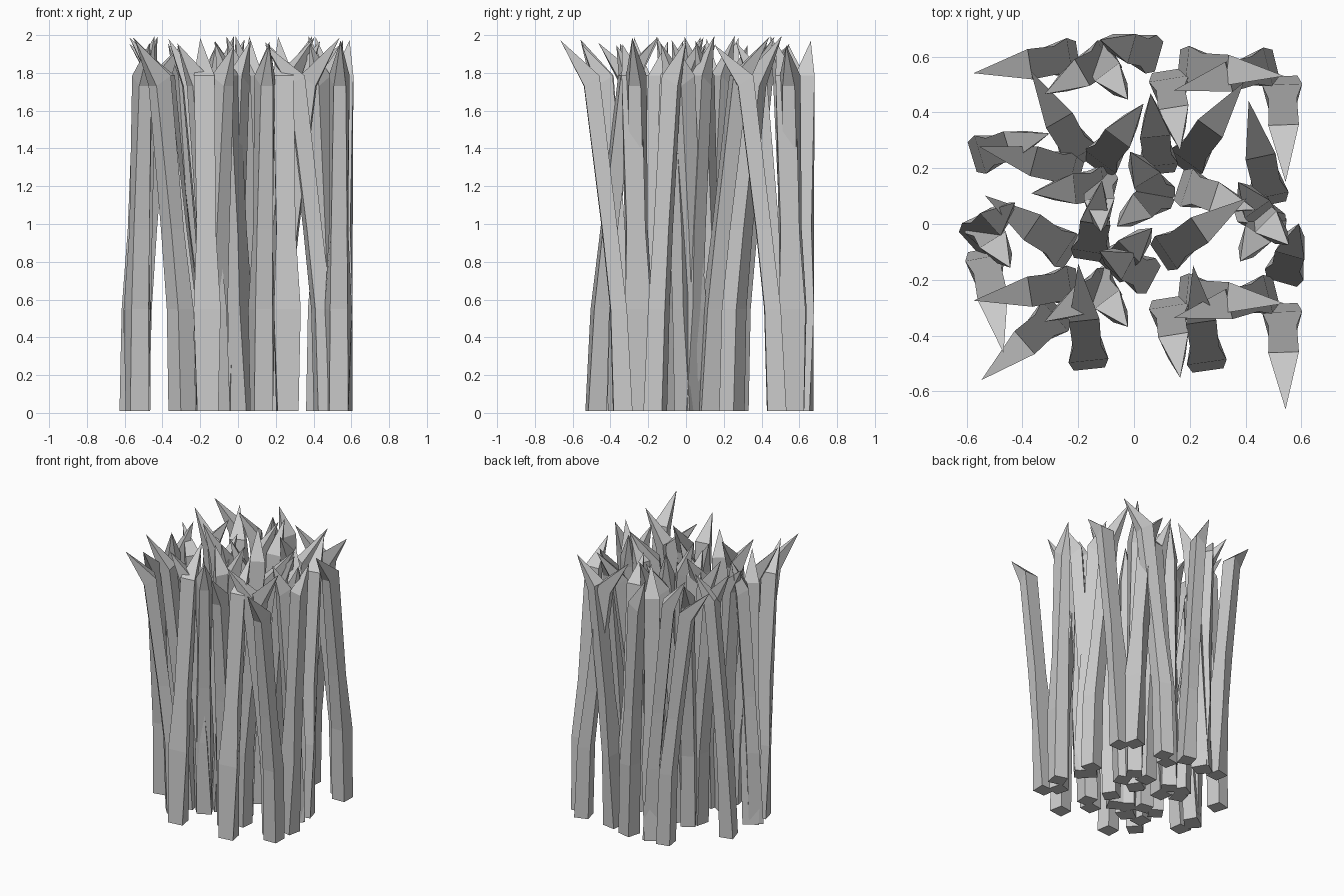
import bpy, random
from math import radians, cos, sin
from mathutils import Vector

if "Cube" in bpy.data.objects:
    bpy.data.objects.remove(bpy.data.objects["Cube"])

random.seed(4)

# blades by how far they lean: (heel x, heel y, compass angle of the lean)
# the back row is repeated as the front row
BACK_ROW = {
    .38: [(-.20, .60, 189), (.16, .57, 354), (.51, .57, 194), (.53, .53, 272)],
    .29: [(-.07, .61, 210), (.12, .55, 279)],
    .23: [(-.16, .63, 307)],
}
MIDDLE = {
    .38: [(-.18, .22, 120), (.17, .20, 54), (.49, .07, 102), (-.19, .18, 165),
          (.09, -.12, 34), (-.22, -.11, 146), (-.54, -.09, 281), (-.26, -.31, 221),
          (-.16, -.52, 96), (.265, -.525, 98)],
    .29: [(.09, .18, 96), (-.58, .24, 17), (-.14, .20, 53), (-.08, .14, 186),
          (.16, .14, 342), (-.16, -.13, 81)],
    .22: [(.09, .60, 164), (-.13, .19, 273), (.10, .07, 121), (.11, .13, 219),
          (.40, .08, 315), (.50, .05, 237), (.50, -.03, 125), (.53, -.21, 74),
          (-.56, .03, 302), (-.59, -.07, 42), (-.09, -.17, 45), (.07, -.20, 152)],
}


def blade(heel, angle, lean):
    d = Vector((cos(radians(angle)), sin(radians(angle)), 0))
    side = Vector((-d.y, d.x, 0))
    verts = []

    def ring(back, depth, back_w, front_w, back_z, front_z):
        for off, w, z in ((back, back_w, back_z), (back, -back_w, back_z),
                          (back + depth, -front_w, front_z), (back + depth, front_w, front_z)):
            verts.append(heel + d * off + side * w + Vector((0, 0, z)))

    shoulder = .46 * lean
    ring(0, .10, .056, .05, 0.01, .01)                           # foot
    ring(.03, .085, .072, .046, .55, .55)                        # bend
    ring(.03 + .34 * (shoulder - .03), .08, .051, .042, .97, .97)  # waist
    ring(shoulder, .08, .055, .032, 1.785, 1.73)                 # shoulder
    verts.append(heel + d * lean + Vector((0, 0, random.uniform(1.94, 2))))

    faces = [(0, 1, 2, 3)]
    for i in range(4):
        j = (i + 1) % 4
        faces += [(r + i, r + 4 + i, r + 4 + j, r + j) for r in (0, 4, 8)]
        faces.append((12 + i, 16, 12 + j))
    mesh = bpy.data.meshes.new("grass_blade")
    mesh.from_pydata(verts, [], faces)
    bpy.context.collection.objects.link(bpy.data.objects.new("grass_blade", mesh))


def grow(group, dx=0, dy=0):
    for lean, blades in group.items():
        for x, y, angle in blades:
            blade(Vector((x + dx, y + dy, 0)), angle, lean)


# clump of pointed blades
grow(BACK_ROW)
grow(BACK_ROW, 0, -.815)
grow(MIDDLE)
